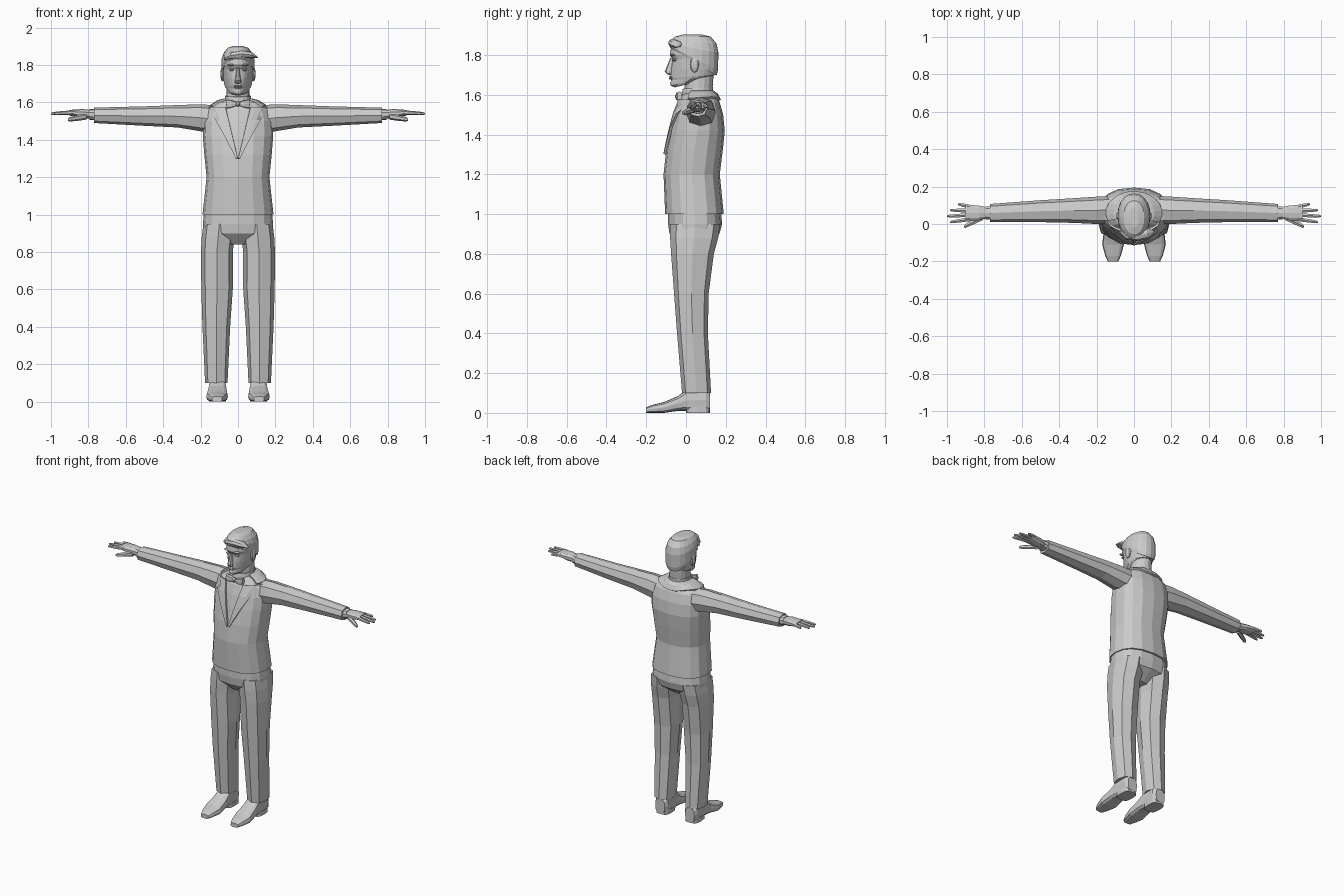
import bpy, bmesh
from math import cos, sin, pi, copysign
from mathutils import Matrix, Vector
from mathutils.bvhtree import BVHTree

if "Cube" in bpy.data.objects:
    bpy.data.objects.remove(bpy.data.objects["Cube"], do_unlink=True)

grey = bpy.data.materials.new("plain grey")
grey.use_nodes = True
grey.diffuse_color = (0.6, 0.6, 0.6, 1)
shader = grey.node_tree.nodes["Principled BSDF"]
shader.inputs["Base Color"].default_value = grey.diffuse_color


def finish(name, bm, mirror=False):
    """Turn a bmesh into a named object, optionally mirrored across x."""
    bmesh.ops.recalc_face_normals(bm, faces=bm.faces)
    mesh = bpy.data.meshes.new(name)
    bm.to_mesh(mesh)
    bm.free()
    mesh.materials.append(grey)
    obj = bpy.data.objects.new(name, mesh)
    bpy.context.collection.objects.link(obj)
    if mirror:
        modifier = obj.modifiers.new("mirror", 'MIRROR')
        modifier.use_mirror_merge = False
    return obj


def ring(at, half, low, high, middle=0, taper=0, tilt=0):
    """Return a function giving points of a rounded cross-section."""
    def point(angle, power):
        c, s = [copysign(abs(k) ** power, k) for k in (cos(angle), sin(angle))]
        across = middle + half * c * (1 - taper * max(0, -s))
        along = (low + high + (high - low) * s) / 2
        return at + tilt * (along - low), across, along
    return point


# How (position, across, along) of a ring maps to x, y, z for each loft axis
AXES = {
    'x': lambda at, across, along: (at, along, across),
    'y': lambda at, across, along: (across, at, along),
    'z': lambda at, across, along: (across, along, at),
}


def loft(name, *rings, axis='z', sides=12, square=2.4, mirror=False):
    """Skin a row of rings and cap both ends."""
    bm = bmesh.new()
    loops = [[bm.verts.new(AXES[axis](*section(2 * pi * i / sides, 2 / square)))
              for i in range(sides)] for section in rings]
    for first, second in zip(loops, loops[1:]):
        for i in range(sides):
            bm.faces.new((first[i - 1], first[i], second[i], second[i - 1]))
    bm.faces.new(loops[0])
    bm.faces.new(loops[-1])
    return finish(name, bm, mirror)


def blob(name, centre, radii, mirror=False):
    """A low-poly ellipsoid."""
    bm = bmesh.new()
    matrix = Matrix.Translation(centre) @ Matrix.Diagonal(radii).to_4x4()
    bmesh.ops.create_uvsphere(bm, u_segments=10, v_segments=6, radius=1, matrix=matrix)
    return finish(name, bm, mirror)


def panel(name, rows, tree, direction, mirror=False):
    """Lay a cloth panel on a surface by casting a grid of points at it."""
    bm = bmesh.new()
    grid = []
    for row in rows:
        line = []
        for start in row:
            hit, normal, _, _ = tree.ray_cast(Vector(start), Vector(direction))
            line.append(bm.verts.new(hit + normal * 0.005))
        grid.append(line)
    for first, second in zip(grid, grid[1:]):
        for i in range(1, len(first)):
            bm.faces.new((first[i - 1], first[i], second[i], second[i - 1]))
    modifier = finish(name, bm, mirror).modifiers.new("thickness", 'SOLIDIFY')
    modifier.thickness = 0.014
    modifier.offset = 0


# Jacket body
jacket = loft(
    "jacket",
    ring(at=1, half=.19, low=-.105, high=.19),
    ring(at=1.2, half=.168, low=-.113, high=.17),
    ring(at=1.32, half=.18, low=-.1, high=.185),
    ring(at=1.42, half=.188, low=-.08, high=.195),
    ring(at=1.5, half=.187, low=-.06, high=.187),
    ring(at=1.56, half=.17, low=-.04, high=.17),
    ring(at=1.6, half=.11, low=-.02, high=.15),
    ring(at=1.61, half=.08, low=0, high=.14),
    sides=16)

# Lapels from the low button up to the shoulders, and the collar round the back
tree = BVHTree.FromObject(jacket, bpy.context.evaluated_depsgraph_get())
lapel_rows = []
for step in range(5):
    rise = step / 4
    inner, outer = .065 * rise, .01 + .14 * rise
    lapel_rows.append([(inner + (outer - inner) * k / 3, -1, 1.3 + .27 * rise)
                       for k in range(4)])
panel("lapel", lapel_rows, tree, (0, 1, 0), mirror=True)
angles = [pi * (k / 11 - .15) for k in range(15)]
panel("back_collar",
      [[(width * cos(a), .06 + depth * sin(a), 2) for a in angles]
       for width, depth in ((.07, .075), (.105, .09), (.145, .105))],
      tree, (0, 0, -1))

# Sleeves and shirt cuffs
loft("sleeve",
     ring(at=.13, half=.075, middle=1.51, low=0, high=.15),
     ring(at=.2, half=.072, middle=1.518, low=0, high=.146),
     ring(at=.32, half=.06, middle=1.526, low=.006, high=.138),
     ring(at=.5, half=.052, middle=1.527, low=.01, high=.127),
     ring(at=.77, half=.041, middle=1.531, low=.01, high=.107),
     axis='x', sides=8, mirror=True)
loft("shirt_cuff",
     ring(at=.74, half=.03, middle=1.533, low=.02, high=.1),
     ring(at=.795, half=.029, middle=1.535, low=.024, high=.094),
     axis='x', sides=10, mirror=True)

# Hands: palm, four spread fingers, drooping thumb
loft("palm",
     ring(at=.78, half=.023, middle=1.535, low=.03, high=.09),
     ring(at=.83, half=.025, middle=1.54, low=.018, high=.1),
     ring(at=.9, half=.015, middle=1.545, low=.014, high=.106),
     axis='x', sides=10, mirror=True)


def digit(name, root, tip, radius):
    """A finger narrowing from root to tip along x."""
    rings = []
    for part, scale in ((0, 1), (.5, .9), (.9, .7), (1, .3)):
        x, y, z = Vector(root).lerp(Vector(tip), part)
        r = radius * scale
        rings.append(ring(at=x, half=r, middle=z, low=y - r, high=y + r))
    loft(name, *rings, axis='x', sides=6, square=2, mirror=True)


for i, label in enumerate(("index", "middle", "ring", "little")):
    digit(label + "_finger", root=(.88, .025 + .023 * i, 1.546),
          tip=(1 - .015 * (i - 1) ** 2, .01 + .032 * i, 1.54), radius=.012)
digit("thumb", root=(.81, .035, 1.525), tip=(.91, -.015, 1.508), radius=.017)

# Trousers
loft("trouser_seat",
     ring(at=1.01, half=.182, low=-.09, high=.176),
     ring(at=.95, half=.188, low=-.09, high=.182),
     ring(at=.9, half=.185, low=-.083, high=.168),
     ring(at=.84, half=.05, low=-.03, high=.09),
     sides=16)
loft("trouser_leg",
     ring(at=.95, half=.085, middle=.1, low=-.08, high=.172),
     ring(at=.88, half=.088, middle=.106, low=-.08, high=.162),
     ring(at=.8, half=.085, middle=.113, low=-.075, high=.14),
     ring(at=.6, half=.084, middle=.112, low=-.06, high=.114),
     ring(at=.4, half=.074, middle=.116, low=-.045, high=.11),
     ring(at=.1, half=.06, middle=.116, low=-.02, high=.126),
     sides=8, mirror=True)

# Shoes with a separate heel block
loft("shoe",
     ring(at=.12, half=.035, middle=.112, low=.01, high=.1),
     ring(at=.1, half=.047, middle=.11, low=.01, high=.12),
     ring(at=0, half=.048, middle=.11, low=.01, high=.115),
     ring(at=-.04, half=.052, middle=.11, low=.01, high=.085),
     ring(at=-.11, half=.058, middle=.112, low=0, high=.055),
     ring(at=-.17, half=.042, middle=.112, low=0, high=.04),
     ring(at=-.2, half=.028, middle=.112, low=0, high=.028),
     axis='y', square=3.2, mirror=True)
loft("shoe_heel",
     ring(at=0, half=.046, middle=.11, low=0, high=.12),
     ring(at=.03, half=.047, middle=.11, low=0, high=.12),
     square=3.5, mirror=True)

# Neck, shirt collar and bow tie
loft("neck",
     ring(at=1.58, half=.065, low=-.012, high=.13),
     ring(at=1.72, half=.06, low=0, high=.14),
     sides=16, square=2)
loft("shirt_collar",
     ring(at=1.59, half=.075, low=-.025, high=.137),
     ring(at=1.63, half=.069, low=-.016, high=.137, tilt=.06),
     sides=16, square=2)
loft("bow_tie_wing",
     ring(at=0, half=.008, middle=1.592, low=-.046, high=-.03),
     ring(at=.035, half=.02, middle=1.592, low=-.052, high=-.022),
     ring(at=.062, half=.025, middle=1.592, low=-.044, high=-.02),
     axis='x', sides=8, square=4, mirror=True)
blob("bow_tie_knot", centre=(0, -.04, 1.592), radii=(.013, .016, .015))

# Head: chin, mouth, cheek, eye line, brow and crown
loft("head",
     ring(at=1.637, half=.04, low=-.055, high=.03, taper=.3, tilt=.25),
     ring(at=1.645, half=.052, low=-.076, high=.07, taper=.4, tilt=.2),
     ring(at=1.658, half=.062, low=-.08, high=.11, taper=.45, tilt=.15),
     ring(at=1.672, half=.069, low=-.075, high=.13, taper=.42, tilt=.1),
     ring(at=1.686, half=.073, low=-.08, high=.142, taper=.4, tilt=.05),
     ring(at=1.73, half=.079, low=-.075, high=.15, taper=.26),
     ring(at=1.78, half=.082, low=-.068, high=.154, taper=.13),
     ring(at=1.8, half=.083, low=-.081, high=.155, taper=.14),
     ring(at=1.83, half=.083, low=-.077, high=.155, taper=.14),
     ring(at=1.88, half=.05, low=-.04, high=.12),
     sides=24, square=2.2)

# Face features
loft("nose",
     ring(at=1.7, half=.012, low=-.088, high=-.06),
     ring(at=1.708, half=.018, low=-.1, high=-.06),
     ring(at=1.718, half=.015, low=-.107, high=-.06),
     ring(at=1.785, half=.008, low=-.079, high=-.055),
     sides=8, square=2)
for label, height in (("upper", 1.69), ("lower", 1.681)):
    blob(label + "_lip", centre=(0, -.074, height), radii=(.024, .013, .005))
blob("eye", centre=(.033, -.058, 1.775), radii=(.016, .012, .007), mirror=True)
blob("eyebrow", centre=(.036, -.067, 1.8), radii=(.023, .014, .005), mirror=True)
blob("ear", centre=(.083, .043, 1.752), radii=(.012, .022, .04), mirror=True)

# Hair cap low at the nape, and a swept fringe
loft("hair",
     ring(at=1.834, half=.084, low=-.076, high=.154, taper=.12, tilt=-.6),
     ring(at=1.846, half=.089, low=-.084, high=.161, taper=.12, tilt=-.5),
     ring(at=1.86, half=.087, low=-.084, high=.163, taper=.12, tilt=-.2),
     ring(at=1.875, half=.076, low=-.075, high=.154, taper=.1, tilt=-.08),
     ring(at=1.892, half=.055, low=-.055, high=.125),
     ring(at=1.902, half=.025, low=-.02, high=.085),
     sides=20, square=2.2)
loft("fringe",
     ring(at=-.075, half=.012, middle=1.838, low=-.05, high=-.01),
     ring(at=-.04, half=.02, middle=1.85, low=-.083, high=-.04),
     ring(at=.02, half=.022, middle=1.86, low=-.09, high=-.04),
     ring(at=.07, half=.018, middle=1.854, low=-.08, high=-.02),
     ring(at=.106, half=.003, middle=1.84, low=-.05, high=-.035),
     axis='x', sides=8, square=2)
